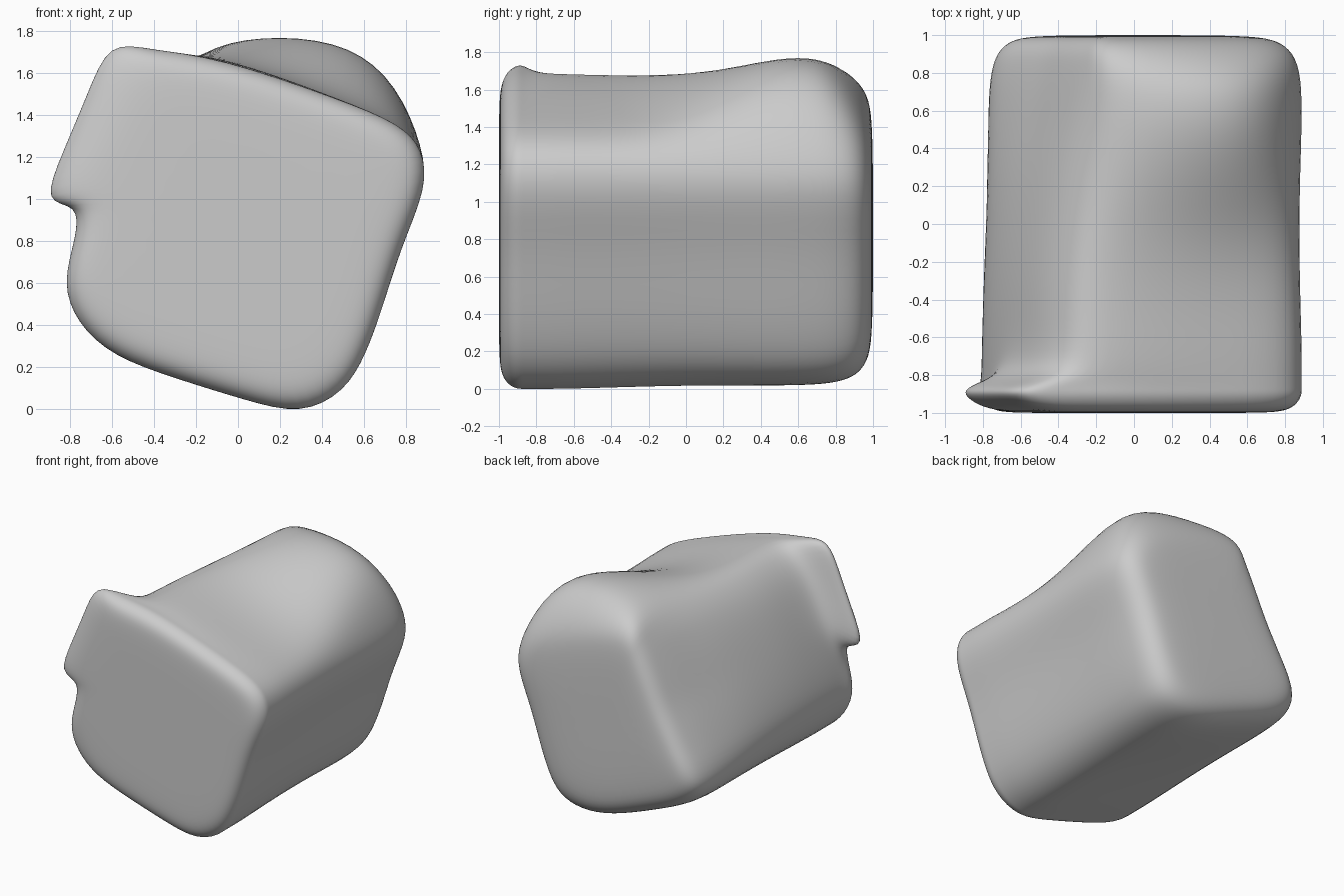
import bpy
import bmesh

cube = bpy.data.objects.get("Cube")
if cube:
    bpy.data.objects.remove(cube, do_unlink=True)

# Tilted rounded-square outline (x, z), clockwise from the upper corner
BODY = [(-.36, 1.64), (-.22, 1.71), (.13, 1.61), (.5, 1.47), (.77, 1.36), (.885, 1.24),
        (.9, 1.05), (.78, .78), (.685, .47), (.61, .26), (.51, .08), (.3, -.03), (.04, .04),
        (-.3, .145), (-.6, .25), (-.77, .41), (-.82, .61), (-.78, .8), (-.72, .98),
        (-.65, 1.16), (-.56, 1.36), (-.47, 1.52)]

# Outline points moved by the front flap, the swollen top and the slanted rear side
FLAP = {0: (-.62, 1.76), 1: (-.42, 1.71), 2: (-.1, 1.68), 16: (-.84, .6), 17: (-.77, .82),
        18: (-.76, .98), 19: (-.94, .97), 20: (-.84, 1.22), 21: (-.72, 1.5)}
BUMP = {1: (-.13, 1.74), 2: (.2, 1.785), 3: (.54, 1.74), 4: (.76, 1.55)}
SLANT = {0: (-.26, 1.57), 11: (.3, .01), 13: (-.3, .17), 14: (-.62, .3), 15: (-.78, .45),
         16: (-.76, .6), 17: (-.67, .76), 18: (-.58, .92), 19: (-.49, 1.08),
         20: (-.41, 1.26), 21: (-.33, 1.43)}

# Rings along the depth: y, scale, flap weight, bump weight, slant weight
RINGS = [(-1, .4, 0, 0, 0), (-1, .78, .35, 0, 0), (-.99, .9, .6, 0, 0),
         (-.96, .965, .85, 0, 0), (-.91, 1, 1, 0, 0), (-.87, 1, 1, 0, 0),
         (-.83, 1, .6, 0, 0), (-.77, 1, .15, 0, 0), (-.65, 1, 0, 0, 0),
         (-.35, .99, 0, 0, 0), (-.05, .985, 0, .2, .15), (.25, .99, 0, .7, .4),
         (.5, 1, 0, 1, .7), (.7, 1, 0, 1, .9), (.82, .985, 0, .75, 1), (.91, .945, 0, .45, 1),
         (.97, .86, 0, .25, 1), (.995, .72, 0, .2, 1), (1, .35, 0, .2, 1)]


def ring_points(y, scale, *weights):
    for i, (x, z) in enumerate(BODY):
        for shape, weight in zip((FLAP, BUMP, SLANT), weights):
            tx, tz = shape.get(i, (x, z))
            x, z = x + (tx - x) * weight, z + (tz - z) * weight
        yield x * scale, y, .87 + (z - .87) * scale


# Loft the rings and close both ends
bm = bmesh.new()
rings = [[bm.verts.new(p) for p in ring_points(*ring)] for ring in RINGS]
count = len(BODY)
for a, b in zip(rings, rings[1:]):
    for i in range(count):
        j = (i + 1) % count
        bm.faces.new((a[i], a[j], b[j], b[i]))
for ring in (rings[0], rings[-1]):
    bm.faces.new(ring)
bmesh.ops.recalc_face_normals(bm, faces=bm.faces)
mesh = bpy.data.meshes.new("rounded_block")
bm.to_mesh(mesh)
bm.free()

block = bpy.data.objects.new("rounded_block", mesh)
bpy.context.collection.objects.link(block)
for face in mesh.polygons:
    face.use_smooth = True
subdivision = block.modifiers.new("smooth_surface", 'SUBSURF')
subdivision.levels = subdivision.render_levels = 2

# Plain grey surface
grey = bpy.data.materials.new("plain_grey")
grey.use_nodes = True
colour = (.6, .6, .6, 1)
grey.diffuse_color = colour
grey.node_tree.nodes["Principled BSDF"].inputs["Base Color"].default_value = colour
mesh.materials.append(grey)
